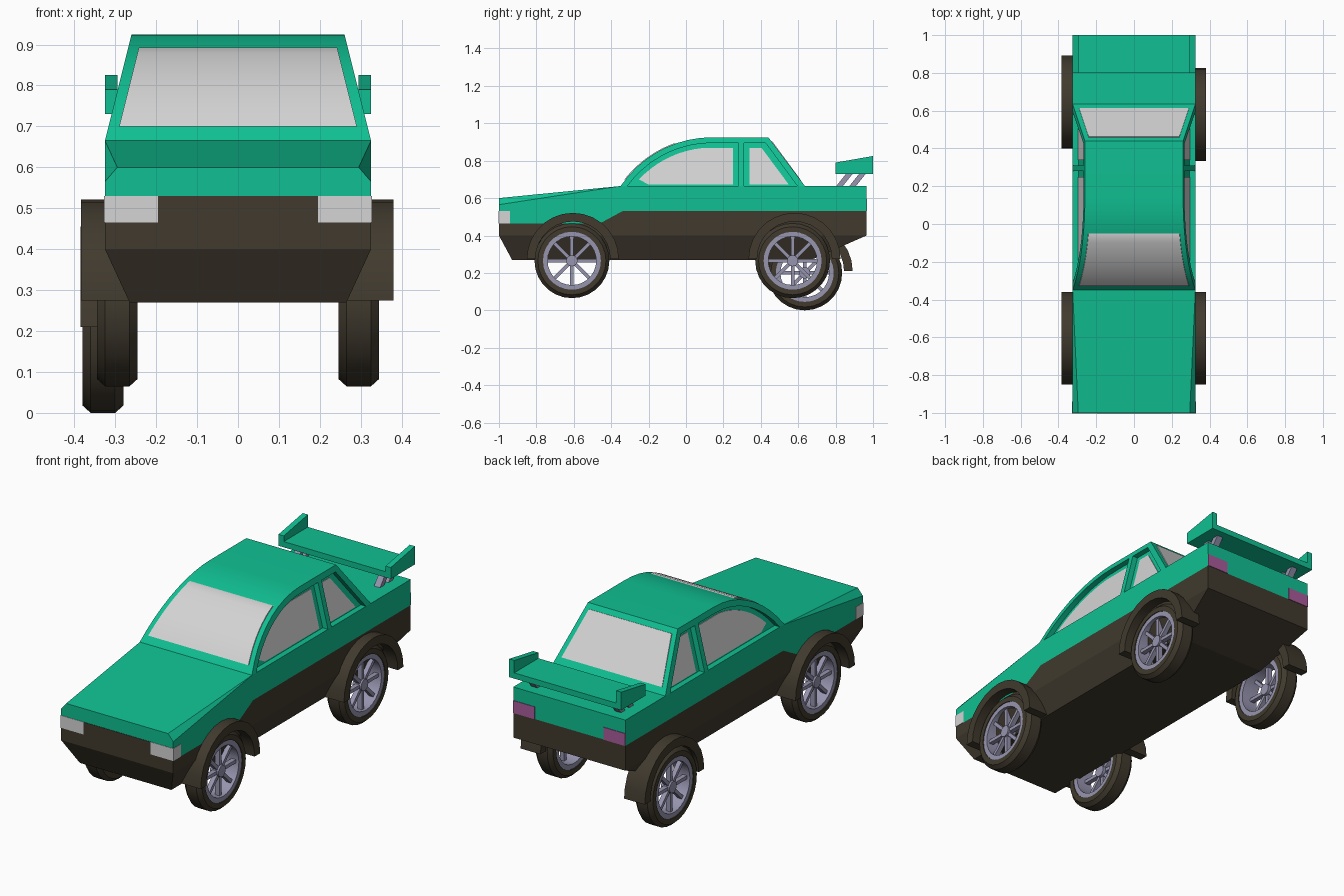
import bpy, bmesh, math
from mathutils import Vector, Matrix

if "Cube" in bpy.data.objects:
    bpy.data.objects.remove(bpy.data.objects["Cube"])


def material(name, rgb):
    m = bpy.data.materials.new(name)
    m.diffuse_color = (*rgb, 1)
    m.use_nodes = True
    m.node_tree.nodes["Principled BSDF"].inputs["Base Color"].default_value = m.diffuse_color
    return m


TEAL = material("teal paint", (0.005, 0.53, 0.29))
DARK = material("dark brown trim", (0.052, 0.042, 0.027))
GLASS = material("light grey glass", (0.66, 0.66, 0.66))
METAL = material("lavender metal", (0.31, 0.30, 0.43))
TAIL = material("purple tail light", (0.40, 0.11, 0.33))


def finish(name, bm, mat, smooth=False):
    bmesh.ops.recalc_face_normals(bm, faces=bm.faces)
    me = bpy.data.meshes.new(name)
    bm.to_mesh(me)
    bm.free()
    me.materials.append(mat)
    ob = bpy.data.objects.new(name, me)
    bpy.context.collection.objects.link(ob)
    if smooth:
        bpy.context.view_layer.objects.active = ob
        ob.select_set(True)
        bpy.ops.object.shade_smooth_by_angle(angle=math.radians(30))
        ob.select_set(False)
    return ob


def prism(bm, pts, xa, xb):
    """Side profile (y, z) spanned between x = xa(z) and x = xb(z)."""
    a = [bm.verts.new((xa(z), y, z)) for y, z in pts]
    b = [bm.verts.new((xb(z), y, z)) for y, z in pts]
    bm.faces.new(a)
    bm.faces.new(b[::-1])
    for i in range(len(pts)):
        j = (i + 1) % len(pts)
        bm.faces.new((a[i], a[j], b[j], b[i]))


def hull(bm, pts):
    vs = [bm.verts.new(p) for p in pts]
    bmesh.ops.convex_hull(bm, input=vs)
    bmesh.ops.dissolve_limit(bm, angle_limit=0.01, verts=bm.verts, edges=bm.edges)


def box(bm, x0, x1, y0, y1, z0, z1):
    prism(bm, [(y0, z0), (y1, z0), (y1, z1), (y0, z1)], lambda z: x0, lambda z: x1)


def lathe(bm, prof, c, n=28):
    """Closed (x, radius) section turned about the x axis through c."""
    rings = []
    for k in range(n):
        t = 2 * math.pi * k / n
        rings.append([bm.verts.new((c[0] + x, c[1] + r * math.sin(t), c[2] + r * math.cos(t))) for x, r in prof])
    for k in range(n):
        p, q = rings[k], rings[(k + 1) % n]
        for i in range(len(prof)):
            j = (i + 1) % len(prof)
            bm.faces.new((p[i], p[j], q[j], q[i]))


def arc(r, z0, z1, n=9):
    """Points on the windscreen curve, from height z0 up to z1."""
    a0, a1 = (math.asin(min(1, (z - 0.335) / r)) for z in (z0, z1))
    return [(0.14 - r * math.cos(a0 + (a1 - a0) * i / n), 0.335 + r * math.sin(a0 + (a1 - a0) * i / n))
            for i in range(n + 1)]


def half(z):
    """Half width of the tapering cabin at height z."""
    return 0.325 - 0.25 * (z - 0.665)


W = 0.325

# lower body: dark band plus tapered underbody
bm = bmesh.new()
prism(bm, [(-1, .40), (.965, .40), (.965, .53), (-.34, .53), (-.46, .465), (-1, .465)],
      lambda z: -W, lambda z: W)
finish("lower_body", bm, DARK)
bm = bmesh.new()
hull(bm, [(s * x, y, z) for s in (-1, 1) for x, y, z in
          ((W, -1, .40), (W, .965, .40), (.265, -.93, .27), (.265, .67, .27))])
finish("underbody", bm, DARK)
bm = bmesh.new()
box(bm, -.195, .195, -1.002, -.99, .465, .53)
finish("front_grille", bm, DARK)

# upper body and hood
bm = bmesh.new()
prism(bm, [(-1, .465), (-.46, .465), (-.34, .53), (.965, .53), (.965, .665), (-.345, .665), (-1, .565)],
      lambda z: -W, lambda z: W)
finish("upper_body", bm, TEAL)
bm = bmesh.new()
hull(bm, [(s * x, y, z) for s in (-1, 1) for x, y, z in
          ((W, -1, .565), (.295, -1, .60), (W, -.345, .665))])
finish("hood", bm, TEAL)

# cabin core and the raised side frames around the windows
outer = arc(.59, .665, .925) + [(.44, .925), (.635, .665)]
bm = bmesh.new()
prism(bm, outer, lambda z: .03 - half(z), lambda z: half(z) - .03)
finish("cabin", bm, TEAL, True)
inner = [(.595, .665), (.425, .895)] + arc(.56, .665, .895)[::-1]
bm = bmesh.new()
for s in (-1, 1):
    for pts in (outer + inner, [(.28, .665), (.31, .665), (.31, .897), (.28, .897)]):
        prism(bm, pts, lambda z: s * (half(z) - .032), lambda z: s * half(z))
finish("window_frames", bm, TEAL, True)

# side glass, recessed in the frames
bm = bmesh.new()
for s in (-1, 1):
    for pts in ([(.25, .672), (.25, .867)] + arc(.535, .70, .867)[::-1] + [(-.20, .672)],
                [(.34, .672), (.55, .672), (.405, .867), (.34, .867)]):
        prism(bm, pts, lambda z: s * (half(z) - .031), lambda z: s * (half(z) - .027))
finish("side_windows", bm, GLASS)

# windscreen and rear window plates
for name, top, low in (("windscreen", arc(.594, .70, .893), arc(.588, .70, .893)),
                       ("rear_window", [(.462, .903), (.615, .695)], [(.454, .90), (.607, .692)])):
    bm = bmesh.new()
    prism(bm, top + low[::-1], lambda z: .026 - half(z), lambda z: half(z) - .026)
    finish(name, bm, GLASS, True)

# lights
bm = bmesh.new()
for s in (-1, 1):
    box(bm, s * .195, s * .327, -1.002, -.94, .465, .53)
finish("headlights", bm, GLASS)
bm = bmesh.new()
for s in (-1, 1):
    box(bm, s * .20, s * .325, .96, .968, .53, .595)
finish("tail_lights", bm, TAIL)

# rear spoiler: blade, end plates, slanted struts
bm = bmesh.new()
box(bm, -.30, .30, .80, 1, .73, .76)
for s in (-1, 1):
    prism(bm, [(.80, .73), (1, .73), (1, .825), (.80, .79)], lambda z: s * .295, lambda z: s * W)
finish("spoiler", bm, TEAL)
bm = bmesh.new()
for s in (-1, 1):
    for y in (.80, .87):
        prism(bm, [(y, .66), (y + .035, .66), (y + .095, .735), (y + .06, .735)],
              lambda z: s * .225, lambda z: s * .26)
finish("spoiler_struts", bm, METAL)

# wheels and fender arches; the left rear one hangs loose
corners = [("front_right", 1, (.295, -.61, .265), (-.605, .275), .38),
           ("front_left", -1, (-.295, -.61, .265), (-.605, .275), .383),
           ("rear_right", 1, (.295, .57, .265), (.58, .275), .38),
           ("rear_left", -1, (-.33, .635, .20), (.645, .21), .385)]
for name, s, c, (fy, fz), fx in corners:
    bm = bmesh.new()
    lathe(bm, [(-.05, .155), (-.05, .182), (-.03, .20), (.03, .20), (.05, .182), (.05, .155)], c)
    finish(name + "_tire", bm, DARK, True)

    bm = bmesh.new()
    lathe(bm, [(-.046, .13), (-.046, .157), (.046, .157), (.046, .13)], c)
    finish(name + "_rim", bm, METAL, True)

    bm = bmesh.new()
    bmesh.ops.create_cone(bm, cap_ends=True, segments=16, radius1=.03, radius2=.03, depth=.05,
                          matrix=Matrix.Translation(Vector(c) + Vector((s * .015, 0, 0)))
                          @ Matrix.Rotation(math.pi / 2, 4, 'Y'))
    for k in range(8):
        place = Matrix.Translation(Vector(c) + Vector((s * .018, 0, 0))) @ Matrix.Rotation(k * math.pi / 4, 4, 'X')
        bmesh.ops.create_cube(bm, size=1, matrix=place @ Matrix.Translation((0, 0, .08))
                              @ Matrix.Diagonal((.025, .018, .115, 1)))
    finish(name + "_spokes", bm, METAL, True)

    n = 14
    ring = [[(fy + r * math.cos(math.pi * i / n), fz + r * math.sin(math.pi * i / n)) for i in range(n + 1)]
            for r in (.246, .20)]
    bm = bmesh.new()
    prism(bm, ring[0] + ring[1][::-1], lambda z: s * .265, lambda z: s * fx)
    finish(name + "_fender", bm, DARK, True)
